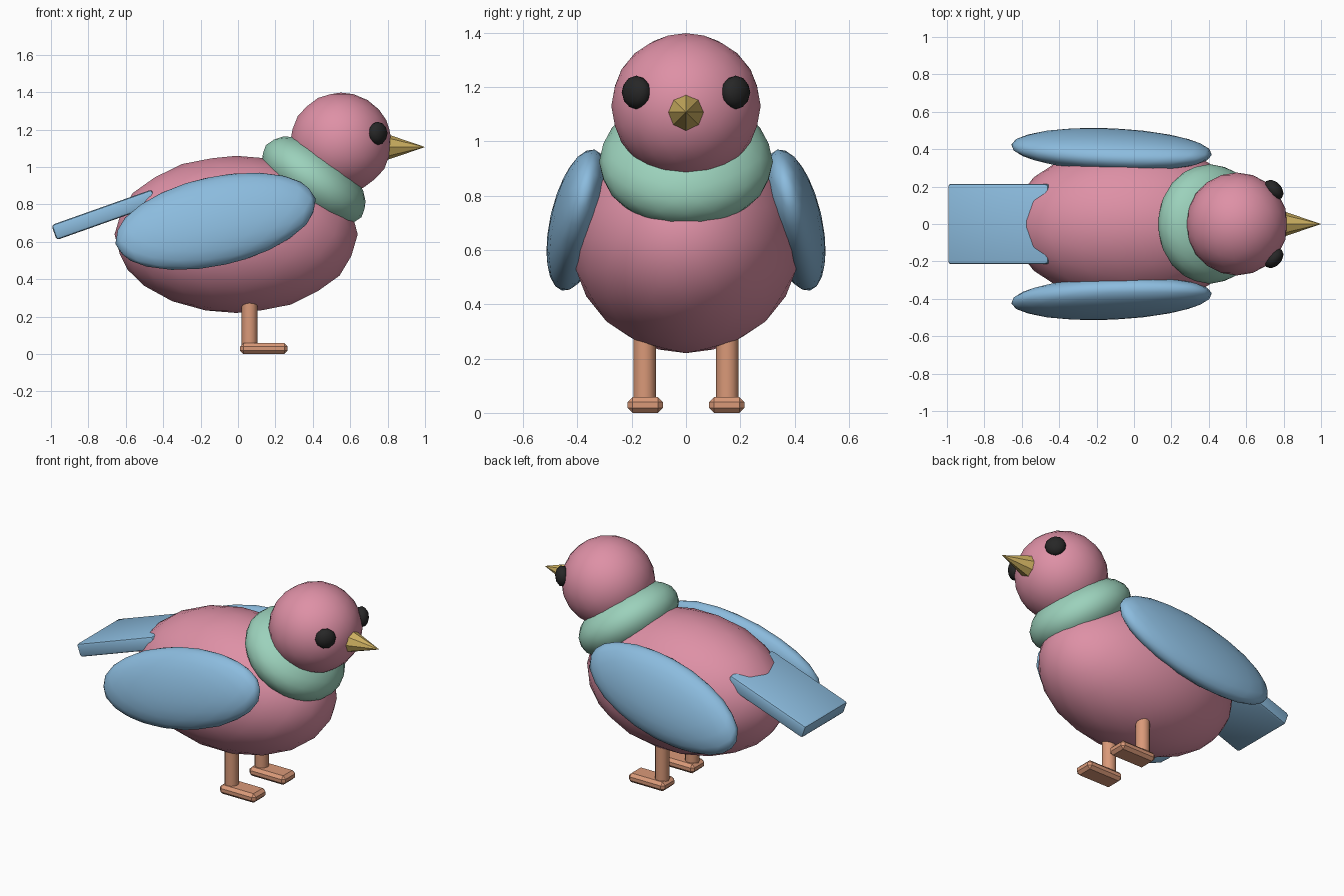
import bpy, bmesh, math
from mathutils import Matrix, Vector, Euler

if "Cube" in bpy.data.objects:
    bpy.data.objects.remove(bpy.data.objects["Cube"])


def material(name, rgb):
    m = bpy.data.materials.new(name)
    m.diffuse_color = (*rgb, 1)
    m.use_nodes = True
    m.node_tree.nodes["Principled BSDF"].inputs["Base Color"].default_value = m.diffuse_color
    return m


pink = material("pink", (0.73, 0.28, 0.38))
blue = material("sky_blue", (0.26, 0.50, 0.73))
green = material("mint_green", (0.33, 0.64, 0.50))
gold = material("gold", (0.62, 0.44, 0.12))
orange = material("soft_orange", (0.70, 0.32, 0.19))
black = material("black", (0.02, 0.02, 0.02))


def finish(name, bm, mat, matrix, smooth_angle):
    bmesh.ops.transform(bm, matrix=matrix, verts=bm.verts)
    bmesh.ops.recalc_face_normals(bm, faces=bm.faces)
    me = bpy.data.meshes.new(name)
    bm.to_mesh(me)
    bm.free()
    me.materials.append(mat)
    me.shade_smooth()
    me.set_sharp_from_angle(angle=math.radians(smooth_angle))
    ob = bpy.data.objects.new(name, me)
    bpy.context.collection.objects.link(ob)
    return ob


def place(loc, rot=(0, 0, 0), scale=(1, 1, 1)):
    return Matrix.LocRotScale(Vector(loc), Euler(rot), Vector(scale))


def ellipsoid(name, mat, matrix, subdiv=3):
    bm = bmesh.new()
    bmesh.ops.create_icosphere(bm, subdivisions=subdiv, radius=1)
    return finish(name, bm, mat, matrix, 100)


def cone(name, mat, matrix, sides, r1, r2, depth):
    bm = bmesh.new()
    bmesh.ops.create_cone(bm, cap_ends=True, segments=sides,
                          radius1=r1, radius2=r2, depth=depth)
    return finish(name, bm, mat, matrix, 40)


def box(name, mat, loc, rot, size, bevel, segments, angle):
    bm = bmesh.new()
    bmesh.ops.create_cube(bm, size=1)
    bmesh.ops.scale(bm, vec=size, verts=bm.verts)
    bmesh.ops.bevel(bm, geom=bm.edges[:], offset=bevel, segments=segments,
                    profile=0.5, affect='EDGES')
    return finish(name, bm, mat, place(loc, rot), angle)


R = math.radians

# Body, neck collar and head
ellipsoid("body", pink, place((-0.01, 0, 0.64), (0, 0, 0), (0.65, 0.425, 0.42)))
ellipsoid("neck_collar", green, place((0.405, 0, 0.925), (0, R(37), 0), (0.32, 0.32, 0.18)))
head_centre = Vector((0.55, 0, 1.13))
ellipsoid("head", pink, place(head_centre, (0, 0, 0), (0.272, 0.275, 0.268)))

# Beak
cone("beak", gold, place((0.89, 0, 1.107), (0, R(90), 0)), 8, 0.075, 0, 0.22)

# Tail
box("tail", blue, (-0.715, 0, 0.745), (0, R(-19.5), 0), (0.57, 0.43, 0.085), 0.016, 2, 35)

# Paired parts
for side, s in (("right", -1), ("left", 1)):
    # Wing: pitched up toward the head, rolled so the lower edge flares out
    pitch = Matrix.Rotation(R(-13), 4, 'Y')
    roll = Matrix.Rotation(R(13) * s, 4, 'X')
    ellipsoid(side + "_wing", blue, Matrix.Translation((-0.12, 0.397 * s, 0.71)) @ roll @ pitch
              @ Matrix.Diagonal((0.55, 0.103, 0.243, 1)))
    # Eye: flattened ball facing away from the head
    ellipsoid(side + "_eye", black,
              place((0.748, 0.183 * s, 1.18), (0, 0, R(42) * s), (0.042, 0.062, 0.062)), 2)
    # Leg and foot
    cone(side + "_leg", orange, place((0.062, 0.152 * s, 0.16)), 12, 0.042, 0.042, 0.30)
    box(side + "_foot", orange, (0.138, 0.15 * s, 0.029), (0, 0, 0), (0.255, 0.13, 0.058), 0.018, 1, 30)
